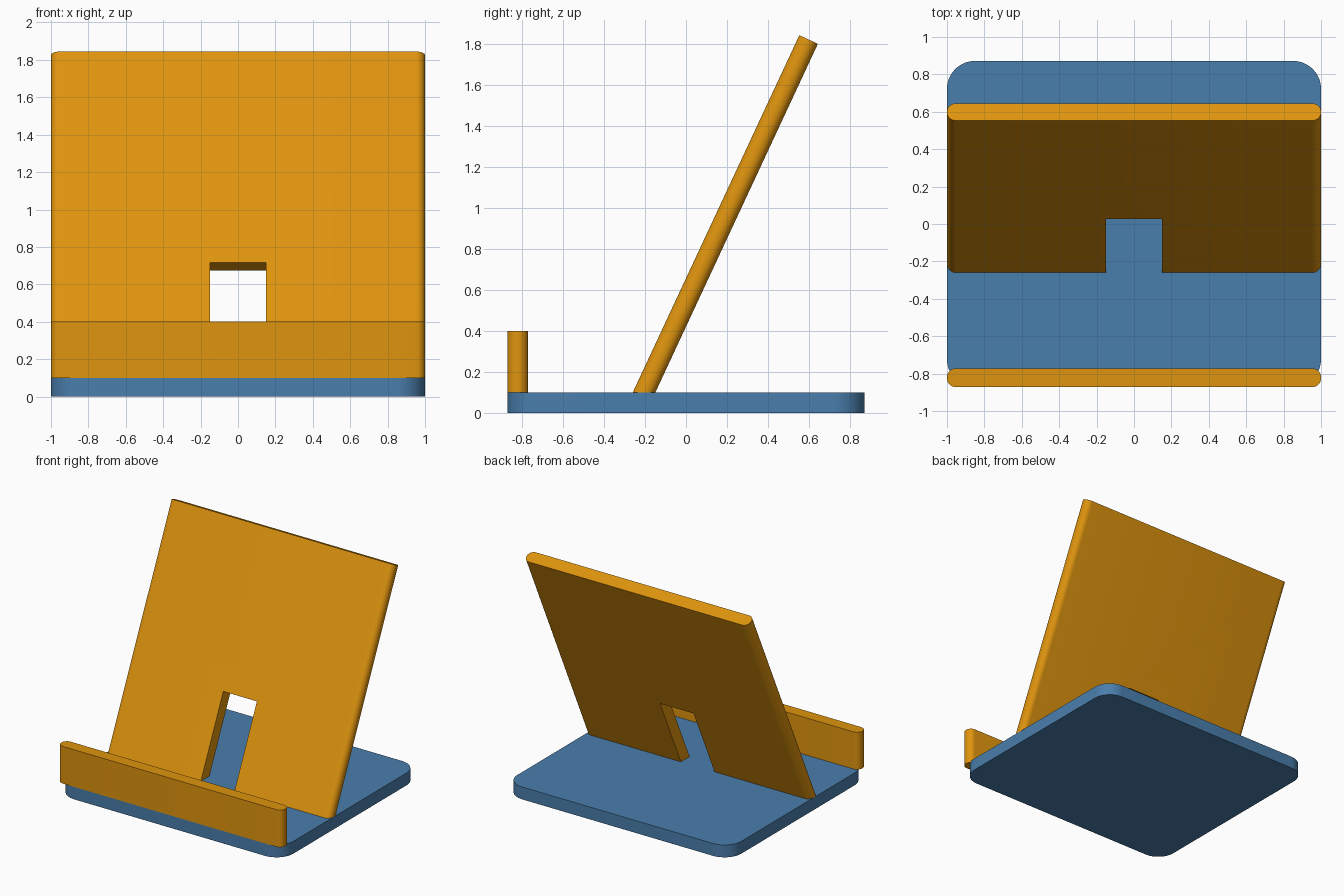
import bpy, bmesh, math
from mathutils import Vector, Matrix

if "Cube" in bpy.data.objects:
    bpy.data.objects.remove(bpy.data.objects["Cube"])


def srgb(r, g, b):
    lin = [((c / 255 + 0.055) / 1.055) ** 2.4 for c in (r, g, b)]
    return (*lin, 1.0)


def material(name, color):
    m = bpy.data.materials.new(name)
    m.diffuse_color = color
    m.use_nodes = True
    m.node_tree.nodes["Principled BSDF"].inputs["Base Color"].default_value = m.diffuse_color
    return m


blue = material("steel blue", srgb(74, 126, 172))
orange = material("warm orange", srgb(223, 148, 14))


def prism(points, depth):
    """Extrude an outline lying in local XY by depth along local Z."""
    bm = bmesh.new()
    face = bm.faces.new([bm.verts.new((x, y, 0)) for x, y in points])
    ext = bmesh.ops.extrude_face_region(bm, geom=[face])
    moved = [v for v in ext["geom"] if isinstance(v, bmesh.types.BMVert)]
    bmesh.ops.translate(bm, verts=moved, vec=(0, 0, depth))
    bmesh.ops.recalc_face_normals(bm, faces=bm.faces)
    return bm


def round_side_edges(bm, axis, radius, segments):
    """Round the outer edges at x = +-1 that run along the given axis."""
    edges = []
    for e in bm.edges:
        d = (e.verts[1].co - e.verts[0].co).normalized()
        outer = all(abs(v.co.x) > 0.99 for v in e.verts)
        if outer and abs(d[axis]) > 0.99:
            edges.append(e)
    bmesh.ops.bevel(bm, geom=edges, offset=radius, segments=segments,
                    profile=0.5, affect='EDGES', clamp_overlap=True)


def finish(name, bm, mat):
    bmesh.ops.recalc_face_normals(bm, faces=bm.faces)
    me = bpy.data.meshes.new(name)
    bm.to_mesh(me)
    bm.free()
    me.materials.append(mat)
    me.shade_smooth()
    me.set_sharp_from_angle(angle=math.radians(30))
    ob = bpy.data.objects.new(name, me)
    bpy.context.collection.objects.link(ob)
    return ob


def rect(y0, y1):
    return [(-1, y0), (1, y0), (1, y1), (-1, y1)]


HALF_DEPTH = 0.872
BASE_TOP = 0.1
THICK = 0.1
EDGE_R = 0.047

# Base plate with rounded corners
bm = prism(rect(-HALF_DEPTH, HALF_DEPTH), BASE_TOP)
round_side_edges(bm, 2, 0.15, 12)
finish("base_plate", bm, blue)

# Front lip that stops the device sliding off
bm = prism(rect(-HALF_DEPTH, -HALF_DEPTH + THICK), 0.3)
round_side_edges(bm, 2, EDGE_R, 8)
bmesh.ops.translate(bm, verts=bm.verts, vec=(0, 0, BASE_TOP))
finish("front_lip", bm, orange)

# Leaning back rest with a cable slot, trimmed flush with the base
lean = math.radians(25)
length, slot_top, slot_half, below = 1.925, 0.679, 0.15, -0.1
outline = [(-1, below), (-slot_half, below), (-slot_half, slot_top),
           (slot_half, slot_top), (slot_half, below), (1, below),
           (1, length), (-1, length)]
bm = prism(outline, -THICK)
round_side_edges(bm, 1, EDGE_R, 8)
turn = Matrix.Rotation(math.pi / 2 - lean, 4, 'X')
place = Matrix.Translation(Vector((0, -0.26, BASE_TOP)))
bmesh.ops.transform(bm, matrix=place @ turn, verts=bm.verts)
cut = bmesh.ops.bisect_plane(bm, geom=bm.verts[:] + bm.edges[:] + bm.faces[:],
                             plane_co=(0, 0, BASE_TOP), plane_no=(0, 0, 1),
                             clear_inner=True)
rim = [g for g in cut["geom_cut"] if isinstance(g, bmesh.types.BMEdge)]
bmesh.ops.holes_fill(bm, edges=rim, sides=0)
finish("back_rest", bm, orange)
